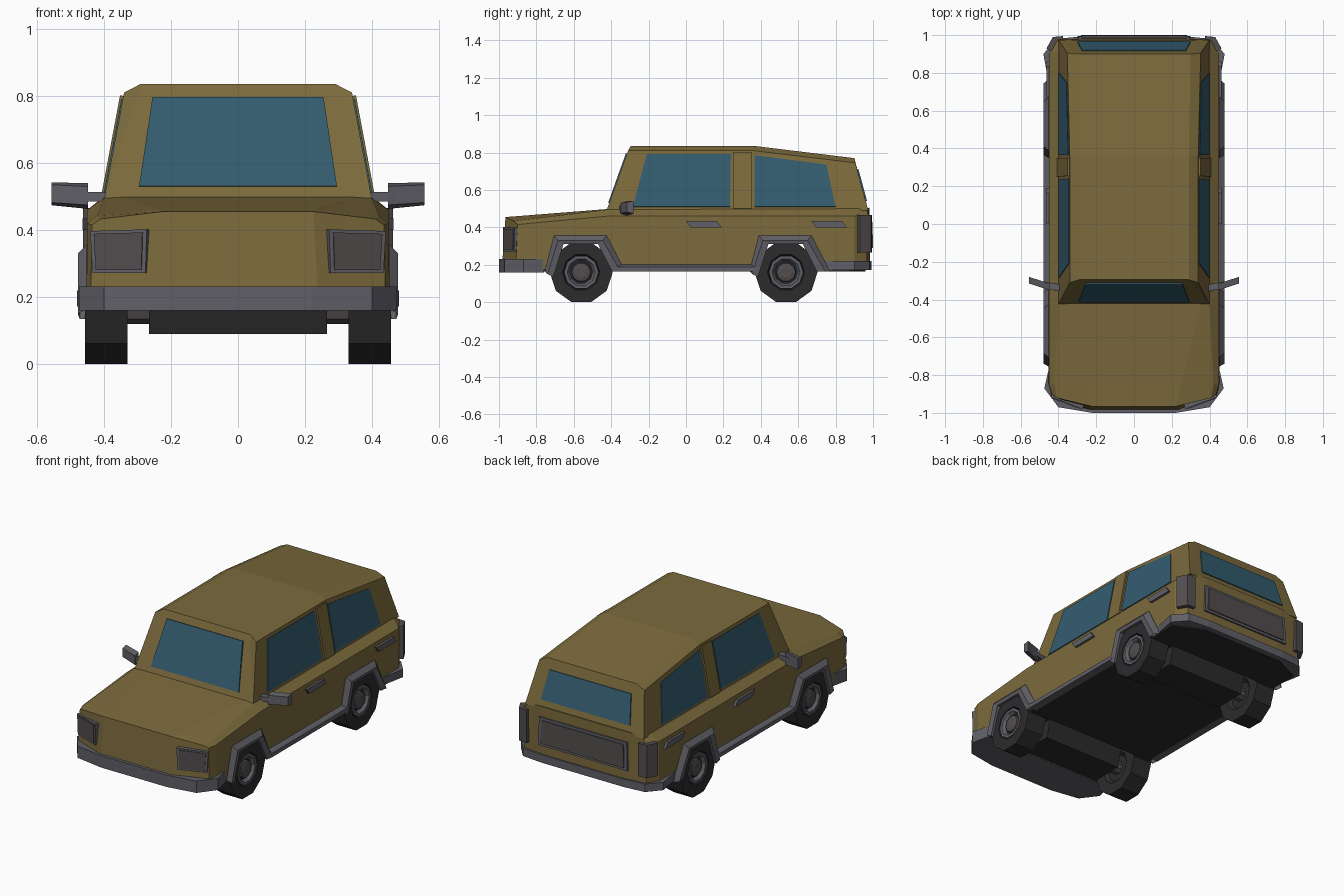
import bpy, bmesh
from math import sin, cos, pi

if "Cube" in bpy.data.objects:
    bpy.data.objects.remove(bpy.data.objects["Cube"])


def material(name, r, g, b):
    m = bpy.data.materials.new(name)
    m.diffuse_color = (r, g, b, 1)
    m.use_nodes = True
    m.node_tree.nodes["Principled BSDF"].inputs["Base Color"].default_value = m.diffuse_color
    return m


PAINT = material("paint", .2, .145, .045)
GLASS = material("glass", .034, .107, .16)
RUBBER = material("rubber", .025, .025, .027)
TRIM = material("trim", .115, .115, .135)
LAMP = material("lamp", .085, .073, .075)


def loft(name, rings, mat, mirror=False, closed=True, caps="ngon"):
    """Skin a list of point rings; optionally cap the ends and mirror across x."""
    bm = bmesh.new()
    rows = [[bm.verts.new(p) for p in ring] for ring in rings]
    n = len(rows[0])
    for a, b in zip(rows, rows[1:]):
        for i in range(n if closed else n - 1):
            j = (i + 1) % n
            bm.faces.new((a[i], a[j], b[j], b[i]))
    for row in (rows[0], rows[-1]) if caps else ():
        if caps == "ngon":
            bm.faces.new(row)
        else:  # middle panel plus two corner panels
            h = n // 2
            bm.faces.new(row[:h])
            bm.faces.new(row[h:])
            bm.faces.new((row[0], row[h - 1], row[h], row[-1]))
    bmesh.ops.recalc_face_normals(bm, faces=bm.faces)
    me = bpy.data.meshes.new(name)
    bm.to_mesh(me)
    bm.free()
    me.materials.append(mat)
    ob = bpy.data.objects.new(name, me)
    bpy.context.collection.objects.link(ob)
    if mirror:
        ob.modifiers.new("mirror", 'MIRROR').use_mirror_merge = False
    return ob


def sym(half):
    return half + [(-x, y, z) for x, y, z in reversed(half)]


def prism_x(name, poly, x0, x1, mat, **kw):
    return loft(name, [[(x, y, z) for y, z in poly] for x in (x0, x1)], mat, **kw)


def prism_z(name, poly, z0, z1, mat, **kw):
    return loft(name, [[(x, y, z) for x, y in poly] for z in (z0, z1)], mat, **kw)


def panel(name, pts, off, mat, **kw):
    """Thin plate: half sunk into the surface, half raised along off."""
    return loft(name, [[tuple(c + k * o for c, o in zip(p, off)) for p in pts]
                       for k in (-1, 1)], mat, **kw)


def mirror_plan(half):
    return half + [(-x, y) for x, y in reversed(half)]


# Lower body with bonnet, wings and shoulder chamfer
FLOOR = .175
body = loft("body", [sym(s) for s in (
    [(.24, -.985, FLOOR), (.44, -.91, FLOOR), (.435, -.90, .415), (.41, -.92, .433), (.225, -.965, .455)],
    [(.24, -.85, FLOOR), (.452, -.85, FLOOR), (.45, -.85, .42), (.42, -.85, .443), (.245, -.85, .464)],
    [(.24, -.42, FLOOR), (.45, -.42, FLOOR), (.45, -.42, .46), (.40, -.42, .495), (.35, -.42, .498)],
    [(.24, .90, FLOOR), (.45, .90, FLOOR), (.45, .90, .46), (.40, .92, .50), (.34, .92, .50)],
    [(.24, .985, FLOOR), (.41, .965, FLOOR), (.41, .975, .46), (.38, .965, .50), (.28, .98, .505)],
)], PAINT, caps="panels")

floor = prism_z("floor", mirror_plan([(.24, -.95), (.44, -.87), (.45, .88), (.28, .96)]),
                .165, .19, RUBBER)

# Cabin: base, roof rail and roof edge at the windscreen, middle and tail
loft("cabin", [sym(s) for s in (
    [(.40, -.425, .49), (.34, -.31, .81), (.29, -.295, .836)],
    [(.40, .36, .49), (.34, .36, .81), (.29, .36, .836)],
    [(.40, .975, .49), (.353, .905, .745), (.30, .90, .77)],
)], PAINT, caps="panels")


# Windows
def side_pts(poly):
    return [(.40 - .06 * (z - .49) / .32, y, z) for y, z in poly]


out = (.004, 0, .001)
panel("front_side_window", side_pts([(-.285, .51), (.235, .51), (.24, .79), (-.21, .79)]),
      out, GLASS, mirror=True)
panel("rear_side_window", side_pts([(.365, .51), (.80, .51), (.75, .735), (.365, .785)]),
      out, GLASS, mirror=True)
panel("door_pillar", side_pts([(.25, .50), (.35, .50), (.35, .80), (.255, .80)]),
      (.01, 0, .002), PAINT, mirror=True)
panel("windscreen", sym([(.295, -.411, .53), (.255, -.316, .795)]), (0, -.005, .002), GLASS)
panel("rear_window", sym([(.30, .963, .54), (.275, .917, .71)]), (0, .005, .001), GLASS)

# Bumpers and sills
prism_z("front_bumper", mirror_plan([(.22, -1.0), (.40, -.97), (.475, -.87), (.45, -.76)]),
        .16, .232, TRIM)
prism_z("rear_bumper", mirror_plan([(.45, .74), (.48, .90), (.41, .98), (.28, .993)]),
        .172, .22, TRIM)
loft("sill", [[(.43, y, .163), (.478, y, .163), (.478, y, .188), (.448, y, .203), (.43, y, .203)]
              for y in (-.36, .37)], TRIM, mirror=True)

# Lamps, tailgate panel
for name, k, mat in (("headlight_frame", 1, TRIM), ("headlight", .86, LAMP)):
    pts = [(.352 + k * (x - .352), z0 * k + .337 * (1 - k))
           for x, z0 in ((.272, .272), (.43, .272), (.437, .397), (.268, .402))]
    depth = .012 if k == 1 else .016
    panel(name, [(x, -.978 + .375 * (x - .24), z) for x, z in pts],
          (depth * .35, -depth, 0), mat, mirror=True)
prism_z("tail_light", [(.375, .96), (.375, .995), (.43, .99), (.463, .93), (.44, .915)],
        .265, .465, LAMP, mirror=True)
panel("tailgate_frame", sym([(.30, .984, .275), (.295, .981, .445)]), (0, .01, 0), TRIM)
panel("tailgate_panel", sym([(.28, .986, .29), (.275, .983, .43)]), (0, .014, 0), LAMP)

# Door handles
for name, y in (("front_door_handle", 0), ("rear_door_handle", .67)):
    prism_x(name, [(y, .435), (y + .165, .435), (y + .19, .40), (y + .025, .40)],
            .44, .464, TRIM, mirror=True)

# Mirrors
loft("mirror_arm", [[(x, y - .018, .485), (x, y + .018, .485), (x, y + .018, .513), (x, y - .018, .513)]
                    for x, y in ((.38, -.34), (.48, -.322))], TRIM, mirror=True)
loft("mirror_head", [
    [(.448, -.35, .475), (.448, -.315, .463), (.448, -.315, .54), (.448, -.35, .53)],
    [(.556, -.315, .482), (.556, -.28, .474), (.556, -.28, .542), (.556, -.315, .535)]],
    TRIM, mirror=True)


def lathe(name, profile, yc, mat):
    """Ten-sided part turned about the axle; profile is (x, radius)."""
    ang = [(i + .5) * pi / 5 - pi / 2 for i in range(10)]
    rings = [[(x, yc + r * cos(a), .16 + r * sin(a)) for a in ang] for x, r in profile]
    return loft(name, rings, mat, mirror=True)


# Wheels, arches and wheel wells
for end, yc in (("front", -.56), ("rear", .535)):
    R = .16 / cos(pi / 10)
    for i in range(1):
        ang0 = pi / 10
    lathe(end + "_tyre", [(.35, .08), (.33, .10), (.33, R), (.457, R), (.457, .10), (.435, .09)], yc, RUBBER)
    lathe(end + "_rim", [(.40, .095), (.455, .092), (.455, .075), (.437, .062), (.43, .062)], yc, TRIM)
    lathe(end + "_hub", [(.26, .042), (.40, .042), (.425, .056), (.447, .05), (.452, .03)], yc, LAMP)
    prism_x(end + "_axle_housing", [(yc - .10, .09), (yc + .10, .09), (yc + .13, .20), (yc - .13, .20)],
            -.265, .265, RUBBER)

    outer = [(-.195, .165), (-.145, .357), (.135, .357), (.235, .165)]
    ridge = [(-.18, .15), (-.125, .33), (.115, .33), (.21, .163)]
    inner = [(-.15, .135), (-.095, .31), (.09, .31), (.165, .163)]
    loft(end + "_arch", [[(x, yc + y, z) for y, z in line] for x, line in
                         ((.44, outer), (.452, outer), (.478, ridge), (.472, inner), (.43, inner))],
         TRIM, mirror=True, closed=False, caps=None)

    well = prism_x(end + "_well_cutter",
                   [(yc + y, z) for y, z in ((-.17, .1), (-.12, .345), (.115, .345), (.19, .1))],
                   -.7, .7, RUBBER)
    well.hide_render = True
    well.hide_viewport = False
    well.display_type = 'WIRE'
    for target in (body, floor):
        cut = target.modifiers.new(end + "_well", 'BOOLEAN')
        cut.operation = 'DIFFERENCE'
        cut.solver = 'EXACT'
        cut.material_mode = 'TRANSFER'
        cut.object = well
